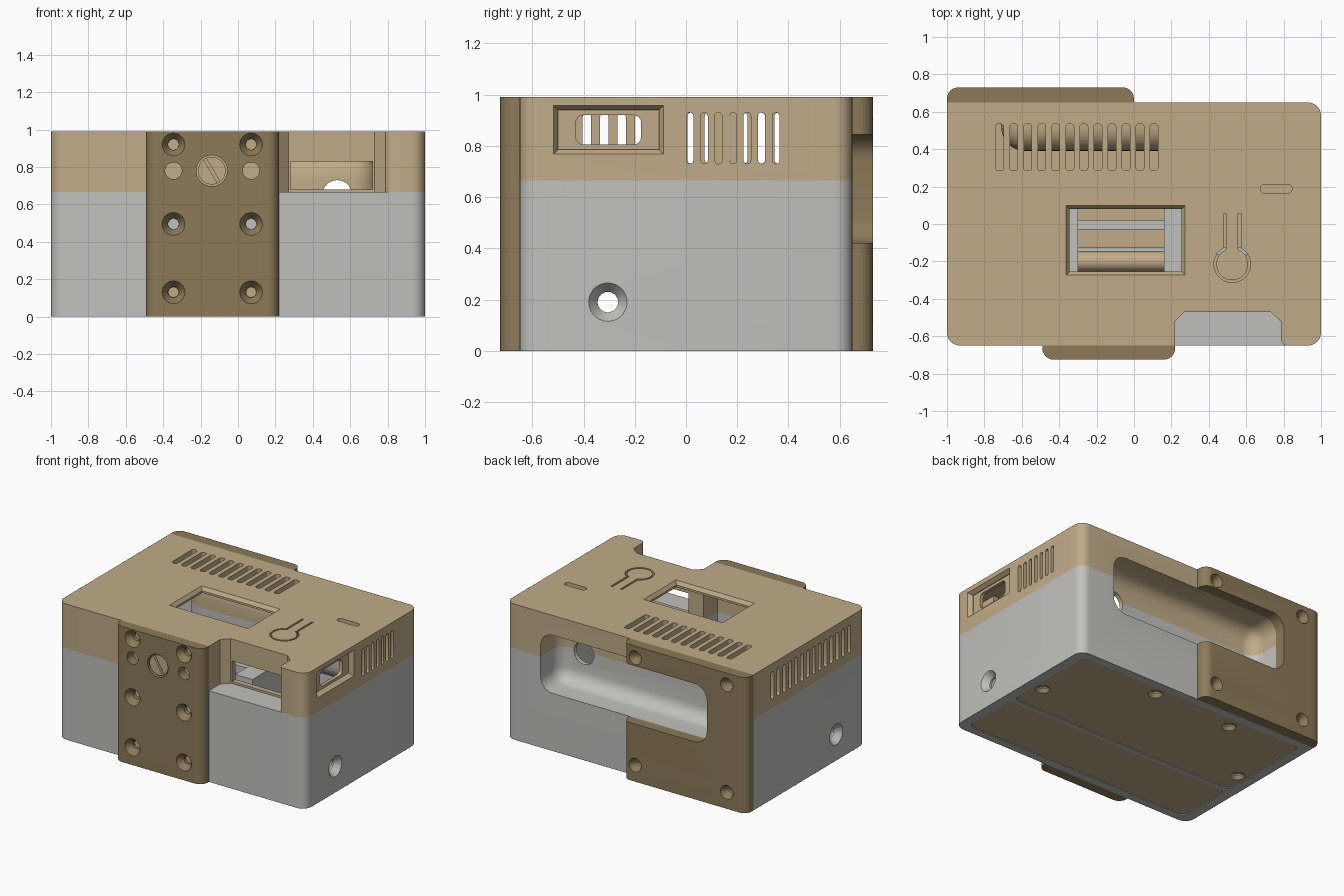
import bpy, bmesh, math
from mathutils import Vector

if "Cube" in bpy.data.objects:
    bpy.data.objects.remove(bpy.data.objects["Cube"])


def material(name, rgb):
    m = bpy.data.materials.new(name)
    m.diffuse_color = (*rgb, 1)
    m.use_nodes = True
    m.node_tree.nodes["Principled BSDF"].inputs["Base Color"].default_value = m.diffuse_color
    return m


TAN = material("tan", (0.53, 0.41, 0.245))
GREY = material("light grey", (0.53, 0.53, 0.505))
BROWN = material("dark tan", (0.265, 0.195, 0.1))


def rr(u0, u1, v0, v1, r=(0, 0, 0, 0), n=6):
    """Rounded rectangle; radii: low-low, high-low, high-high, low-high."""
    if not isinstance(r, tuple):
        r = (r,) * 4
    pts = []
    for i, (u, v, su, sv) in enumerate([(u0, v0, 1, 1), (u1, v0, -1, 1), (u1, v1, -1, -1), (u0, v1, 1, -1)]):
        if r[i] == 0:
            pts.append((u, v))
            continue
        for k in range(n + 1):
            a = math.pi + i * math.pi / 2 + k * math.pi / 2 / n
            pts.append((u + su * r[i] + r[i] * math.cos(a), v + sv * r[i] + r[i] * math.sin(a)))
    return pts


def circ(u, v, r, n=28):
    return [(u + r * math.cos(2 * math.pi * k / n), v + r * math.sin(2 * math.pi * k / n)) for k in range(n)]


AXES = {"x": lambda u, v, w: (w, u, v), "y": lambda u, v, w: (u, w, v), "z": lambda u, v, w: (u, v, w)}


def finish(name, bm, mat):
    bmesh.ops.recalc_face_normals(bm, faces=bm.faces)
    me = bpy.data.meshes.new(name)
    bm.to_mesh(me)
    bm.free()
    ob = bpy.data.objects.new(name, me)
    bpy.context.collection.objects.link(ob)
    if mat:
        me.materials.append(mat)
    return ob


def solid(name, parts, axis="z", mat=None):
    """Each part is a list of (outline, position along axis) sections."""
    bm = bmesh.new()
    for part in parts:
        rings = [[bm.verts.new(AXES[axis](u, v, w)) for u, v in o] for o, w in part]
        for a, b in zip(rings, rings[1:]):
            for i in range(len(a)):
                j = (i + 1) % len(a)
                bm.faces.new((a[i], a[j], b[j], b[i]))
        bm.faces.new(rings[0])
        bm.faces.new(rings[-1])
    return finish(name, bm, mat)


def prism(name, outlines, w0, w1, axis="z", mat=None):
    return solid(name, [[(o, w0), (o, w1)] for o in outlines], axis, mat)


def soft_box(name, lo, hi, r):
    bm = bmesh.new()
    bmesh.ops.create_cube(bm, size=1)
    lo, hi = Vector(lo), Vector(hi)
    for v in bm.verts:
        v.co = Vector([(lo[i] + hi[i]) / 2 + v.co[i] * (hi[i] - lo[i]) for i in range(3)])
    bmesh.ops.bevel(bm, geom=bm.edges[:], offset=r, segments=7, profile=0.5, affect="EDGES")
    return finish(name, bm, None)


cutters = set()


def cut(ob, *tools):
    for t in tools:
        cutters.add(t)
        t.hide_render = True
        m = ob.modifiers.new("cut", "BOOLEAN")
        m.operation, m.solver, m.object = "DIFFERENCE", "EXACT", t
        bpy.context.view_layer.objects.active = ob
        bpy.ops.object.modifier_apply(modifier=m.name)


def sink(u, v, face, s, big, small, depth, cone):
    """Countersunk hole sections entering a face; s is the outward direction."""
    return [(circ(u, v, big), face + s * 0.01), (circ(u, v, big), face),
            (circ(u, v, small), face - s * cone), (circ(u, v, small), face - s * depth)]


# Case halves
BODY = rr(-1, 1, -0.65, 0.65, (0.07, 0.07, 0.07, 0))
base = prism("lower_case", [BODY], 0, 0.665, mat=GREY)
lid = prism("upper_case", [BODY], 0.665, 0.99, mat=TAN)

# Hollow interior, leaving walls around the handle recess and the front notch
inner = prism("inner", [rr(-0.94, 0.94, -0.59, 0.59, 0.03)], 0.045, 0.95)
cut(inner, soft_box("recess_shell", (-0.71, 0.39, 0.39), (0.75, 1.1, 0.875), 0.13),
    prism("notch_shell", [rr(0.16, 0.85, -0.8, -0.43)], 0.6, 1.1))
recess = soft_box("recess", (-0.68, 0.42, 0.42), (0.72, 1.1, 0.845), 0.1)
cable_hole = prism("cable_hole", [circ(0.53, 0.65, 0.08)], 0.34, 0.5, "y")
for half in (base, lid):
    cut(half, inner, recess, cable_hole)

# Floor openings and side screw holes
PADS = [(-0.93, 0.93, -0.59, -0.165), (-0.93, 0.93, -0.13, 0.59)]
cut(base, prism("floor_openings", [rr(*p, 0.05) for p in PADS], -0.1, 0.1),
    solid("side_holes", [sink(-0.305, 0.19, s, s, 0.075, 0.04, 0.12, 0.045) for s in (1, -1)], "x"))

# Front notch with its window
notch = [(0.22, -0.75), (0.22, -0.52), (0.27, -0.47), (0.73, -0.47), (0.785, -0.52),
         (0.785, -0.615), (0.79, -0.633), (0.803, -0.646), (0.82, -0.651), (0.82, -0.75)]
cut(lid, prism("notch", [notch], 0.6, 1.1),
    prism("notch_window", [rr(0.28, 0.72, 0.68, 0.83)], -0.5, -0.4, "y"))

# Top opening with a chamfered rim, vents and indicator slot
cut(lid, solid("top_opening", [[(rr(-0.37, 0.28, -0.28, 0.105), 1.0), (rr(-0.345, 0.255, -0.255, 0.08), 0.965),
                                (rr(-0.345, 0.255, -0.255, 0.08), 0.9)]]),
    prism("top_vents", [rr(x - 0.021, x + 0.021, 0.285, 0.535, 0.015, 3)
                        for x in [-0.718 + 0.075 * i for i in range(12)]], 0.9, 1.1),
    prism("indicator_slot", [rr(0.675, 0.845, 0.166, 0.21, 0.021)], 0.9, 1.1))


# Flexible button outlined by a thin keyhole groove
def keyhole(dx, r):
    a = math.pi / 2 + math.asin(dx / r)
    arc = [a + (3 * math.pi - 2 * a) * k / 30 for k in range(31)]
    pts = [(-dx, 0.27)] + [(r * math.cos(t), r * math.sin(t)) for t in arc] + [(dx, 0.27)]
    return [(0.525 + u, -0.215 + v) for u, v in pts]


cut(lid, prism("button_groove", [keyhole(0.046, 0.098) + keyhole(0.032, 0.085)[::-1]], 0.9, 1.1))

# Side vents and the framed connector port
cut(lid, prism("right_vents", [rr(y - 0.014, y + 0.014, 0.73, 0.93, 0.0135, 4)
                               for y in [0.015 + 0.056 * i for i in range(7)]], 0.9, 1.1, "x"),
    prism("left_vents", [rr(y - 0.016, y + 0.016, 0.73, 0.93, 0.0155, 4)
                         for y in [-0.455 + 0.068 * i for i in range(14)]], -1.1, -0.9, "x"),
    solid("port_frame", [[(rr(-0.52, -0.085, 0.765, 0.96), 1.005), (rr(-0.5, -0.105, 0.785, 0.94), 0.975),
                          (rr(-0.5, -0.105, 0.785, 0.94), 0.965)]], "x"),
    prism("port", [rr(-0.43, -0.175, 0.805, 0.92, 0.03)], 0.9, 1.1, "x"))

# Floor panels with countersunk screws
front_panel = prism("front_floor_panel", [rr(-0.927, 0.927, -0.587, -0.168, 0.048)], 0.003, 0.04, mat=TAN)
rear_panel = prism("rear_floor_panel", [rr(-0.927, 0.927, -0.127, 0.587, 0.048)], 0.003, 0.04, mat=TAN)
cut(rear_panel, solid("floor_sinks", [sink(x, y, 0.003, -1, 0.05, 0.024, 0.03, 0.02)
                                      for x, y in [(0.86, 0.09), (0.25, 0.52), (-0.4, 0.5), (-0.86, 0.04)]]))

# Front plate
front = prism("front_plate", [rr(-0.49, 0.22, -0.725, -0.65, (0.06, 0.06, 0, 0))], 0, 0.99, mat=BROWN)
XS = (-0.345, 0.07)
cut(front, solid("front_sinks", [sink(x, z, -0.725, -1, 0.061, 0.029, 0.1, 0.045)
                                 for x in XS for z in (0.13, 0.495, 0.92)], "y"),
    prism("front_holes", [circ(x, 0.78, 0.045) for x in XS] + [circ(-0.14, 0.78, 0.083)], -0.8, -0.6, "y"))
prism("lower_screws", [circ(x, 0.13, 0.028) for x in XS], -0.66, -0.645, "y", TAN)

# Slotted lock disc
disc = prism("lock_disc", [circ(-0.14, 0.78, 0.074)], -0.715, -0.64, "y", TAN)
c, s = math.cos(2.1), math.sin(2.1)
slot = [(-0.14 + u * c - v * s, 0.78 + u * s + v * c) for u, v in rr(-0.1, 0.1, -0.008, 0.008)]
cut(disc, prism("disc_slot", [slot], -0.8, -0.69, "y"))

# Rear plate, cut by the handle recess
rear = prism("rear_plate", [rr(-1, 0, 0.65, 0.73, (0, 0, 0.06, 0.06))], 0, 0.99, mat=BROWN)
cut(rear, recess, solid("rear_sinks", [sink(x, z, 0.73, 1, 0.05, 0.026, 0.1, 0.045)
                                       for x in (-0.1, -0.84) for z in (0.12, 0.905)], "y"))

# Inner holder below the top opening
prism("holder_pillars", [rr(-0.40, -0.30, -0.262, 0.12), rr(0.16, 0.30, -0.262, 0.12)], 0.04, 0.62, mat=GREY)
prism("holder_bar", [rr(-0.31, 0.17, -0.03, 0.02)], 0.5, 0.56, mat=GREY)
prism("holder_roller", [circ(-0.20, 0.4, 0.055)], -0.31, 0.17, "x", TAN)

for t in cutters:
    bpy.data.objects.remove(t)
for ob in bpy.context.scene.objects:
    bpy.ops.object.select_all(action="DESELECT")
    ob.select_set(True)
    bpy.context.view_layer.objects.active = ob
    bpy.ops.object.shade_smooth_by_angle(angle=math.radians(25))
